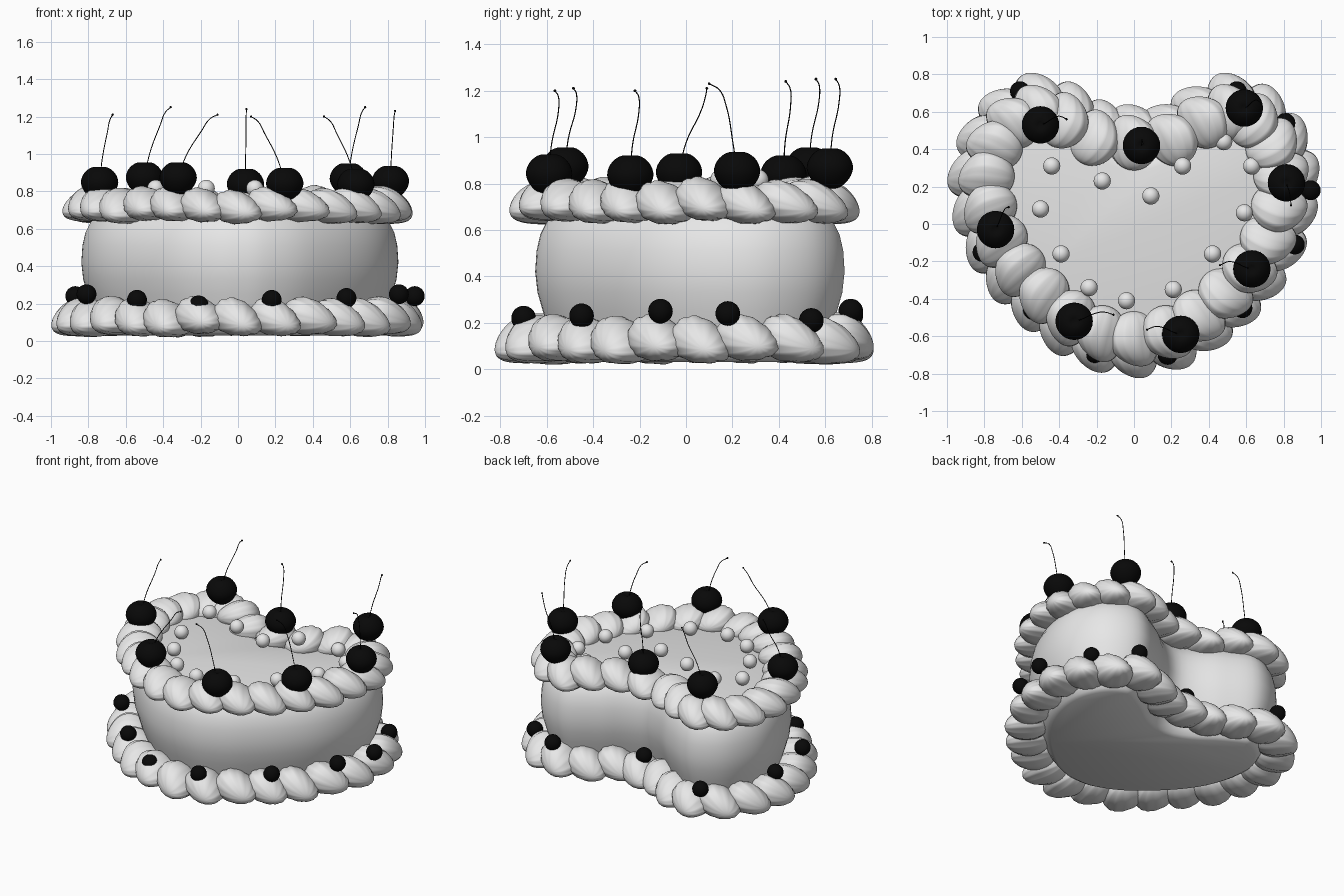
import bpy, bmesh, math, random
from mathutils import Vector, Matrix

random.seed(4)
if "Cube" in bpy.data.objects:
    bpy.data.objects.remove(bpy.data.objects["Cube"])


def material(name, value):
    m = bpy.data.materials.new(name)
    m.use_nodes = True
    m.diffuse_color = (value, value, value, 1)
    m.node_tree.nodes["Principled BSDF"].inputs["Base Color"].default_value = (value, value, value, 1)
    return m


ICING = material("pale icing", 0.8)
BLACK = material("dark cherry", 0.0025)


def place(name, data, matrix=None):
    ob = bpy.data.objects.new(name, data)
    if matrix:
        ob.matrix_world = matrix
    bpy.context.collection.objects.link(ob)
    return ob


def finish(bm, name, mat):
    bmesh.ops.recalc_face_normals(bm, faces=bm.faces)
    me = bpy.data.meshes.new(name)
    bm.to_mesh(me)
    bm.free()
    me.materials.append(mat)
    me.shade_smooth()
    me.set_sharp_from_angle(angle=math.radians(50))
    return me


def sphere(segments):
    bm = bmesh.new()
    bmesh.ops.create_uvsphere(bm, u_segments=segments, v_segments=segments * 2 // 3, radius=1)
    return bm


# Heart outline: half profile, mirrored, smoothed and evenly resampled
half = [(0, .44), (.12, .48), (.28, .59), (.5, .685), (.71, .59), (.83, .38), (.84, .15),
        (.76, -.1), (.6, -.32), (.36, -.53), (.15, -.63), (0, -.65)]
right = half[::-1]
left = [(-x, y) for x, y in half[1:-1]]
ctrl = [Vector(p) for p in right + left]


def smooth_loop(pts, steps=16):
    out = []
    n = len(pts)
    for i in range(n):
        a, b, c, d = (pts[(i + k) % n] for k in (-1, 0, 1, 2))
        for s in range(steps):
            t = s / steps
            out.append(0.5 * (2 * b + (c - a) * t + (2 * a - 5 * b + 4 * c - d) * t * t
                              + (3 * b - a - 3 * c + d) * t ** 3))
    return out


def resample(pts, count):
    """Return evenly spaced (point, outward normal) pairs, counter-clockwise."""
    loop = pts + [pts[0]]
    total = sum((b - a).length for a, b in zip(loop, loop[1:]))
    out, walked = [], 0
    for a, b in zip(loop, loop[1:]):
        seg = (b - a).length
        while len(out) < count and walked + seg > len(out) * total / count:
            out.append(a.lerp(b, (len(out) * total / count - walked) / seg))
        walked += seg
    result = []
    for i, p in enumerate(out):
        t = (out[(i + 1) % len(out)] - out[i - 1]).normalized()
        result.append((p, Vector((t.y, -t.x))))
    return result


outline = smooth_loop(ctrl)

# Cake body: bulging heart with a flat top
bm = bmesh.new()
profile = [(.03, -.14), (.045, -.115), (.08, -.09), (.16, -.06), (.25, -.033), (.33, -.01), (.42, 0),
           (.51, -.006), (.58, -.022), (.64, -.052), (.68, -.09), (.7, -.125), (.707, -.155)]
ring_pts = resample(outline, 120)
rings = [[bm.verts.new((*(p + n * off), z)) for p, n in ring_pts] for z, off in profile]
for lo, hi in zip(rings, rings[1:]):
    for i in range(len(lo)):
        j = (i + 1) % len(lo)
        bm.faces.new((lo[i], lo[j], hi[j], hi[i]))
bm.faces.new(rings[0][::-1])
bm.faces.new(rings[-1])
place("cake_body", finish(bm, "cake_body", ICING), Matrix.Translation((.01, 0, 0)))

# Piped shell: x outward, y along the border; the outer tip swirls down and sideways
bm = sphere(40)
bmesh.ops.rotate(bm, verts=bm.verts, matrix=Matrix.Rotation(math.pi / 2, 3, 'Y'))
for v in bm.verts:
    a = math.atan2(v.co.z, v.co.y)
    ridge = 0.96 + 0.06 * abs(math.cos(a * 6))
    v.co.y *= ridge
    v.co.z *= ridge * (1 - 0.25 * v.co.y)
    swirl = max(0, v.co.x) ** 2
    v.co.y += .3 * swirl
    v.co.z -= .2 * swirl
shell = finish(bm, "shell", ICING)

NOTCH = Vector((0, .43))


def border(name, count, offset, z, size, tilt):
    for i, (p, n) in enumerate(resample(outline, count)):
        turn = Matrix.Rotation(math.atan2(n.y, n.x) + random.uniform(-.1, .1), 4, 'Z')
        lean = Matrix.Rotation(-tilt + random.uniform(-.08, .08), 4, 'X')
        scale = Matrix.Diagonal((*size, 1))
        # pulled in at the lobes, pushed out in the notch
        shift = offset - .025 * n.y + .08 * math.exp(-((p - NOTCH).length / .14) ** 2)
        pos = (*(p + n * shift), z + random.uniform(-.01, .01))
        place(f"{name}_{i + 1}", shell, Matrix.Translation(pos) @ turn @ lean @ scale)


border("lower_shell", 26, .005, .122, (.143, .14, .095), .32)
border("upper_shell", 26, -.06, .72, (.148, .135, .087), .3)

# Cherry: slightly flattened ball with a small stem dimple
bm = sphere(28)
for v in bm.verts:
    r = math.hypot(v.co.x, v.co.y)
    if v.co.z > 0:
        v.co.z -= 0.2 * math.exp(-(r / .22) ** 2)
    else:
        v.co.x *= 1 + .12 * v.co.z
        v.co.y *= 1 + .12 * v.co.z
cherry = finish(bm, "cherry", BLACK)
bead = finish(sphere(24), "bead", BLACK)
pearl = finish(sphere(24), "pearl", ICING)


def ball(name, data, pos, r, squash=1):
    place(name, data, Matrix.Translation(pos) @ Matrix.Diagonal((r, r, r * squash, 1)))


# Large cherries with curved stems: x, y, z, tip x, tip y, tip z
large = [(-.5, .53, .87, -.36, .56, 1.25), (.04, .42, .835, .045, .43, 1.24),
         (.59, .62, .865, .68, .645, 1.25), (.815, .22, .85, .84, .1, 1.23),
         (.63, -.24, .835, .46, -.22, 1.2), (.25, -.59, .84, .07, -.565, 1.2),
         (-.32, -.52, .87, -.11, -.485, 1.21), (-.74, -.03, .845, -.67, .09, 1.21)]
for i, (x, y, z, tx, ty, tz) in enumerate(large):
    ball(f"large_cherry_{i + 1}", cherry, (x, y, z), .1, .92)
    curve = bpy.data.curves.new("cherry_stem", 'CURVE')
    curve.dimensions = '3D'
    curve.bevel_depth = .0025
    curve.bevel_resolution = 2
    curve.resolution_u = 6
    curve.materials.append(BLACK)
    spline = curve.splines.new('BEZIER')
    # sideways share, height share, bow
    steps = [(0, 0, 0), (.2, .35, .005), (.6, .75, .025), (.8, .93, .02), (1, 1, 0)]
    spline.bezier_points.add(len(steps) - 1)
    for bp, (side, up, bow) in zip(spline.bezier_points, steps):
        bp.co = (x + (tx - x) * side, y + (ty - y) * side + bow, z + (tz - z) * up)
        bp.handle_left_type = bp.handle_right_type = 'AUTO'
    place(f"cherry_stem_{i + 1}", curve)
    ball(f"stem_tip_{i + 1}", bead, (tx, ty, tz), .006)

# Small cherries on the lower border
small = [(-.61, .71, .23), (-.87, .24, .24), (-.81, -.15, .25), (-.54, -.46, .22), (-.21, -.69, .19),
         (.18, -.7, .22), (.58, -.45, .23), (.86, -.11, .25), (.945, .18, .24), (.81, .54, .21),
         (.55, .71, .25), (-.02, .5, .23)]
for i, pos in enumerate(small):
    ball(f"small_cherry_{i + 1}", bead, pos, .053)

# Pearls following a smaller heart on top; the first four sit higher
pearls = [(-.44, .31), (-.17, .23), (.09, .15), (.26, .31), (.48, .44), (.63, .31), (.59, .06),
          (.42, -.16), (.21, -.35), (-.04, -.41), (-.24, -.34), (-.39, -.16), (-.5, .08)]
for i, (x, y) in enumerate(pearls):
    ball(f"pearl_{i + 1}", pearl, (x, y, .815 if i < 4 else .745), .046)
